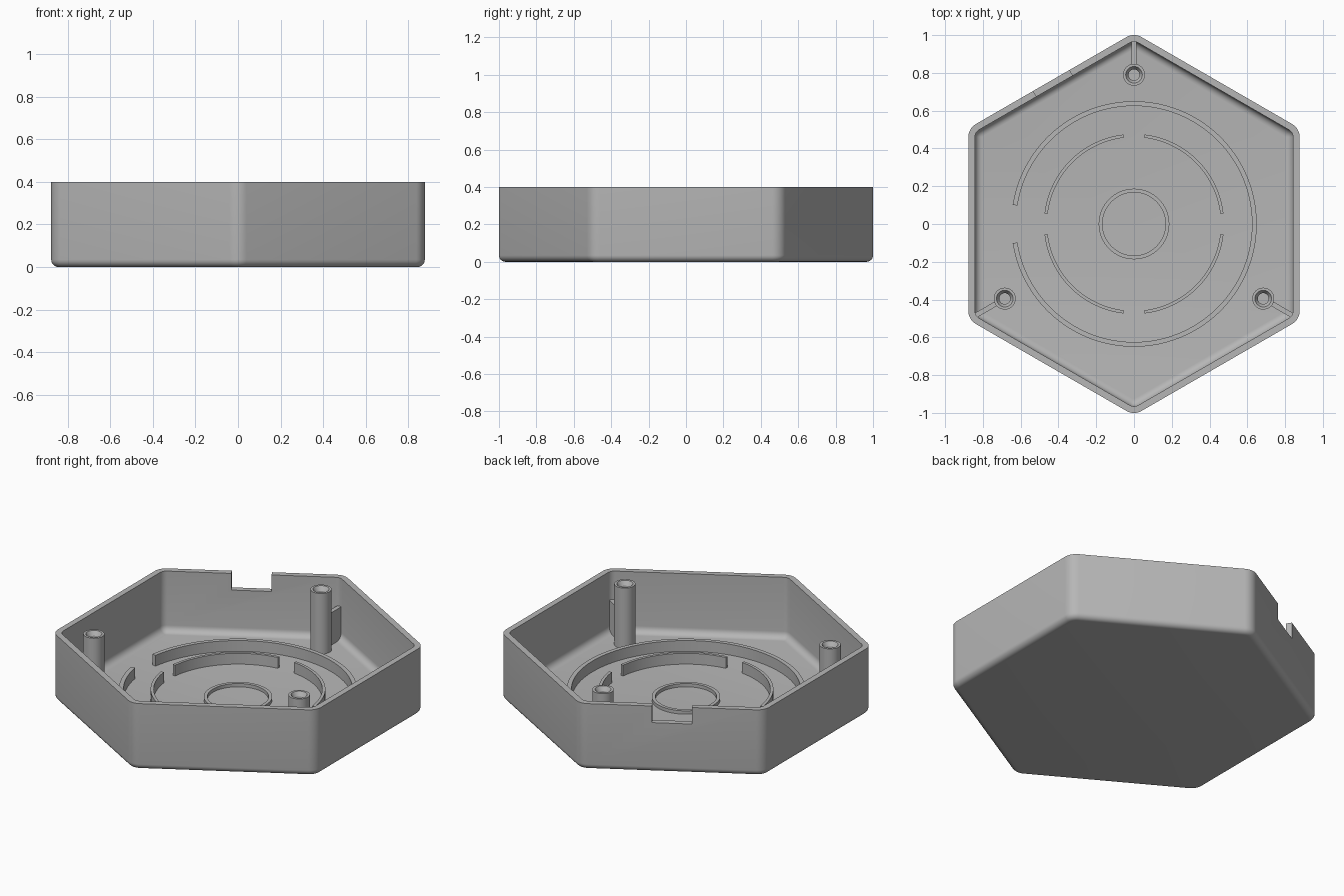
import bpy, bmesh
from math import sin, cos, pi, radians, sqrt, asin, degrees
from mathutils import Matrix

old = bpy.data.objects.get("Cube")
if old:
    bpy.data.objects.remove(old, do_unlink=True)

grey = bpy.data.materials.new("grey plastic")
grey.use_nodes = True
colour = (0.47, 0.47, 0.47, 1)
grey.diffuse_color = colour
grey.node_tree.nodes["Principled BSDF"].inputs["Base Color"].default_value = colour

APOTHEM, HEIGHT, WALL, FLOOR, CORNER = 0.877, 0.4, 0.035, 0.035, 0.08


def finish(name, bm):
    bmesh.ops.remove_doubles(bm, verts=bm.verts, dist=1e-5)
    bmesh.ops.recalc_face_normals(bm, faces=bm.faces)
    mesh = bpy.data.meshes.new(name)
    bm.to_mesh(mesh)
    bm.free()
    mesh.materials.append(grey)
    ob = bpy.data.objects.new(name, mesh)
    bpy.context.collection.objects.link(ob)
    return ob


def smooth(ob):
    bpy.ops.object.select_all(action='DESELECT')
    ob.select_set(True)
    bpy.context.view_layer.objects.active = ob
    bpy.ops.object.shade_smooth_by_angle(angle=radians(30))


def box(name, size, matrix):
    bm = bmesh.new()
    bmesh.ops.create_cube(bm, size=1, matrix=matrix @ Matrix.Diagonal((*size, 1)))
    return finish(name, bm)


def revolve(name, profile, start=0, end=360, steps=64, centre=(0, 0)):
    """Turn a closed (radius, height) profile about z, capping partial turns."""
    bm = bmesh.new()
    full = end - start >= 360
    rows = []
    for i in range(steps + 1):
        a = radians(start + (end - start) * i / steps)
        rows.append([bm.verts.new((centre[0] + r * cos(a), centre[1] + r * sin(a), z))
                     for r, z in profile])
    n = len(profile)
    for p, q in zip(rows, rows[1:]):
        for j in range(n):
            k = (j + 1) % n
            bm.faces.new((p[j], q[j], q[k], p[k]))
    if not full:
        bm.faces.new(rows[0])
        bm.faces.new(rows[-1])
    ob = finish(name, bm)
    smooth(ob)
    return ob


def ring(name, inner, outer, top, start=0, end=360, steps=64):
    base = FLOOR - 0.01
    return revolve(name, [(inner, base), (outer, base), (outer, top), (inner, top)],
                   start, end, steps)


def hex_loop(bm, inset, z):
    """Rounded hexagon, pulled in from the outer wall by inset."""
    r = max(CORNER - inset, 0.004)
    reach = (APOTHEM - inset - r) / cos(pi / 6)
    loop = []
    for k in range(6):
        a = radians(90 + 60 * k)
        for i in range(9):
            b = a + radians(-30 + 60 * i / 8)
            loop.append(bm.verts.new((reach * cos(a) + r * cos(b),
                                      reach * sin(a) + r * sin(b), z)))
    return loop


# Tray: outer wall with rounded base, rim, inner wall with fillet, floor
bm = bmesh.new()
R_OUT, R_IN, STEPS = 0.035, 0.04, 6
section = []
for i in range(STEPS + 1):
    t = pi / 2 * i / STEPS
    section.append((R_OUT * (1 - sin(t)), R_OUT * (1 - cos(t))))
section += [(0, HEIGHT), (WALL, HEIGHT)]
for i in range(STEPS + 1):
    t = pi / 2 * i / STEPS
    section.append((WALL + R_IN * (1 - cos(t)), FLOOR + R_IN * (1 - sin(t))))
loops = [hex_loop(bm, d, z) for d, z in section]
for p, q in zip(loops, loops[1:]):
    for j in range(len(p)):
        k = (j + 1) % len(p)
        bm.faces.new((p[j], p[k], q[k], q[j]))
bm.faces.new(loops[0][::-1])
bm.faces.new(loops[-1])
tray = finish("hexagonal_tray", bm)

# Cable notch in the rim of the back right wall
turn = Matrix.Rotation(radians(120), 4, 'Z')
cutter = box("notch_cutter", (0.16, 0.22, 0.2),
             turn @ Matrix.Translation((APOTHEM - 0.02, 0, HEIGHT)))
cutter.hide_render = True
cut = tray.modifiers.new("notch", 'BOOLEAN')
cut.operation, cut.solver, cut.object = 'DIFFERENCE', 'EXACT', cutter
bpy.context.view_layer.objects.active = tray
bpy.ops.object.modifier_apply(modifier=cut.name)
bpy.data.objects.remove(cutter, do_unlink=True)
smooth(tray)

# Outer locating ring, open on the right side
gap = degrees(asin(0.1 / 0.64))
ring("outer_ring", 0.625, 0.65, 0.1, -180 + gap, 180 - gap, 96)

# Inner locating ring in four arcs
gap = degrees(asin(0.055 / 0.47))
for k in range(4):
    ring(f"inner_ring_arc_{k + 1}", 0.46, 0.477, 0.1, 90 * k + gap, 90 * k + 90 - gap, 24)

# Low centre ring
ring("centre_ring", 0.167, 0.187, 0.055)

# Screw posts with countersunk holes, each tied to its corner by a rib
POST, TOP, RIB_TOP = 0.79, HEIGHT, 0.23
post_profile = [(0, FLOOR - 0.01), (0.058, FLOOR - 0.01), (0.058, TOP), (0.044, TOP),
                (0.029, TOP - 0.025), (0.029, 0.1), (0, 0.1)]
for name, angle in (("back", 90), ("front_right", 210), ("front_left", 330)):
    a = radians(angle)
    revolve(f"{name}_screw_post", post_profile, steps=32,
            centre=(POST * cos(a), POST * sin(a)))
    inner, outer = POST + 0.05, 0.975
    box(f"{name}_rib", (outer - inner, 0.026, RIB_TOP - FLOOR + 0.01),
        Matrix.Rotation(a, 4, 'Z') @ Matrix.Translation(
            ((inner + outer) / 2, 0, (RIB_TOP + FLOOR - 0.01) / 2)))
